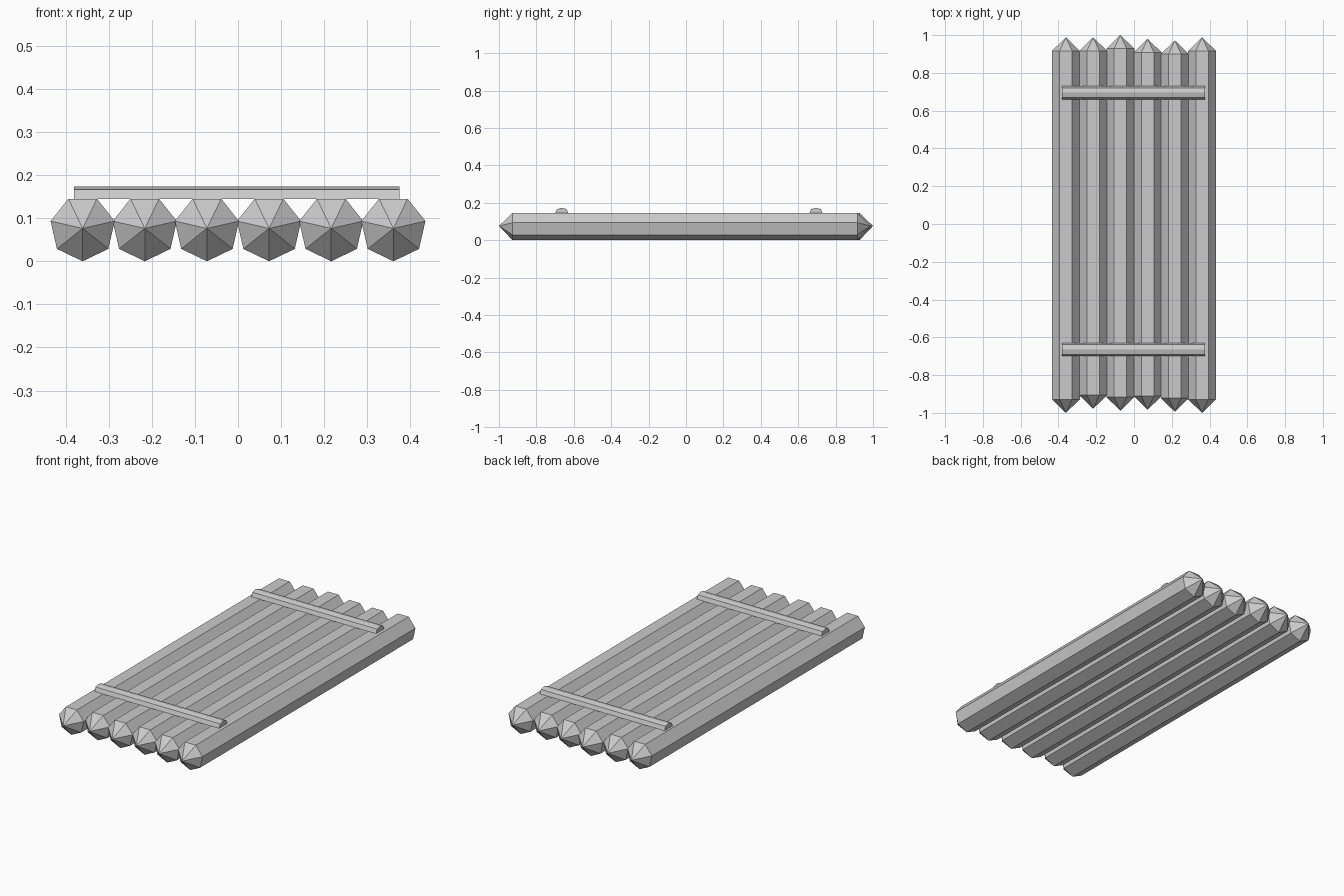
import bpy, math

if "Cube" in bpy.data.objects:
    bpy.data.objects.remove(bpy.data.objects["Cube"])

R = 0.0763          # log radius
SIDES = 7
TIP = 0.072         # length of the pointed end


def make_object(name, verts, faces):
    mesh = bpy.data.meshes.new(name)
    mesh.from_pydata(verts, [], faces)
    mesh.update()
    obj = bpy.data.objects.new(name, mesh)
    bpy.context.collection.objects.link(obj)
    return obj


def log(name, x, front, back):
    """Seven-sided log along y, edge down, with a pointed cap at each end."""
    ring = [(x + R * math.sin(a), R - R * math.cos(a))
            for a in (2 * math.pi * i / SIDES for i in range(SIDES))]
    verts = [(px, front + TIP, pz) for px, pz in ring]
    verts += [(px, back - TIP, pz) for px, pz in ring]
    verts += [(x, front, R), (x, back, R)]
    faces = []
    for i in range(SIDES):
        j = (i + 1) % SIDES
        faces.append((i, i + SIDES, j + SIDES, j))
        faces.append((i, j, 2 * SIDES))
        faces.append((j + SIDES, i + SIDES, 2 * SIDES + 1))
    return make_object(name, verts, faces)


def crossbar(name, y):
    """Half-round bar along x lying on the logs."""
    profile = [(-0.035, 0.144), (0.035, 0.144), (0.026, 0.166),
               (0, 0.173), (-0.026, 0.166)]
    n = len(profile)
    verts = [(x, y + py, pz) for x in (-0.381, 0.375) for py, pz in profile]
    faces = [tuple(reversed(range(n))), tuple(range(n, 2 * n))]
    faces += [(i, (i + 1) % n, (i + 1) % n + n, i + n) for i in range(n)]
    return make_object(name, verts, faces)


# Logs with slightly uneven ends
fronts = [-1.0, -0.978, -0.988, -0.983, -0.994, -1.0]
backs = [0.988, 0.988, 1.0, 0.980, 0.972, 0.988]
for i, (f, b) in enumerate(zip(fronts, backs)):
    log(f"log_{i + 1}", (i - 2.5) * 0.1442, f, b)

# Crossbars tying the logs together
crossbar("front_crossbar", -0.664)
crossbar("back_crossbar", 0.695)
